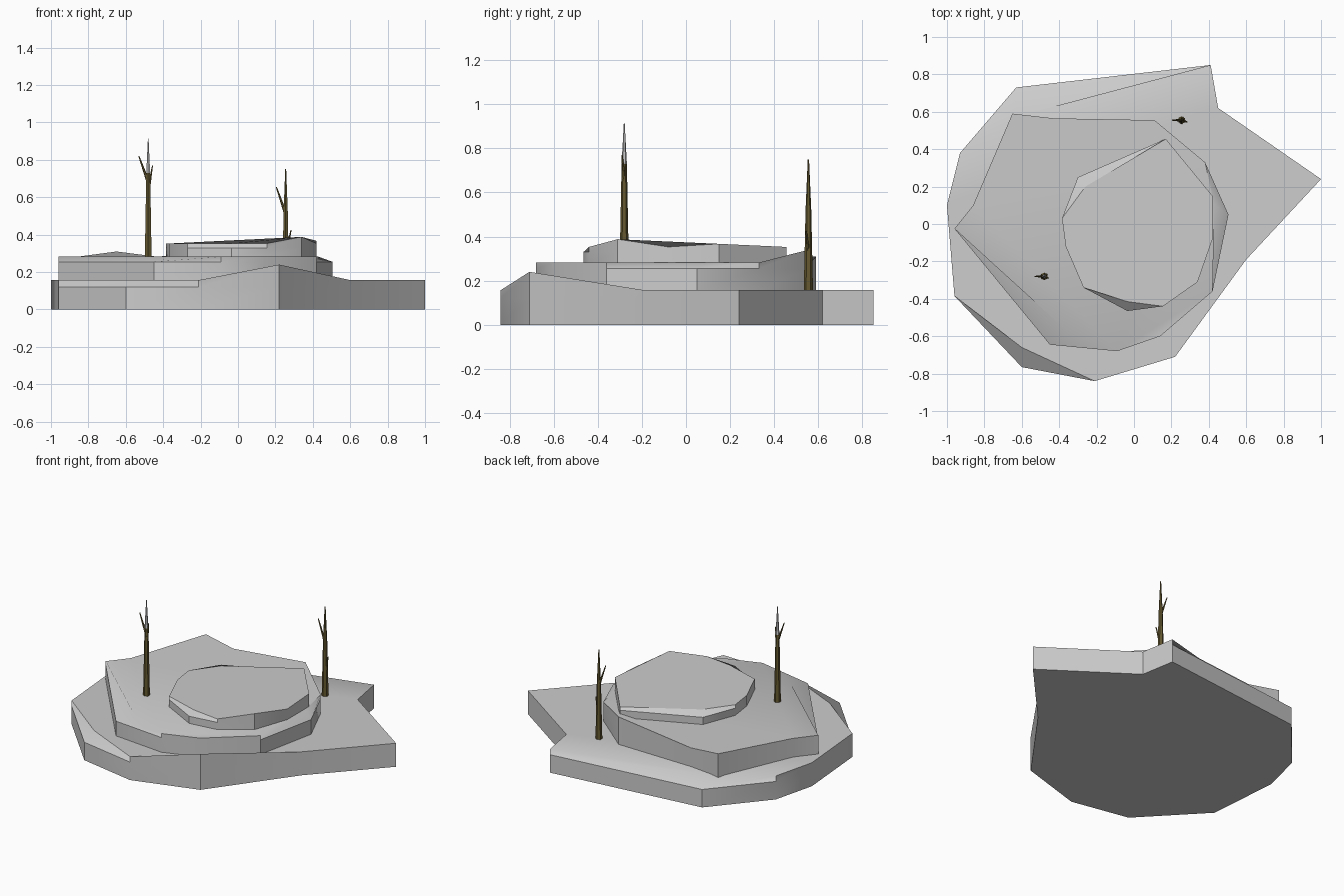
import bpy, bmesh, math
from mathutils import Vector

if "Cube" in bpy.data.objects:
    bpy.data.objects.remove(bpy.data.objects["Cube"])


def stone_tier(name, outline, z0, z_mid, z_top, moved):
    """Slab with three rings; 'moved' shifts chipped or raised top corners."""
    bm = bmesh.new()
    top = [(x, y, z_top) for x, y in outline]
    for i, p in moved.items():
        top[i] = p
    rings = [[bm.verts.new((x, y, z)) for x, y in outline] for z in (z0, z_mid)]
    rings.append([bm.verts.new(p) for p in top])
    n = len(outline)
    for a, b in zip(rings, rings[1:]):
        for i in range(n):
            j = (i + 1) % n
            bm.faces.new((a[i], a[j], b[j], b[i]))
    bm.faces.new(rings[-1])
    bm.faces.new(rings[0][::-1])
    bmesh.ops.recalc_face_normals(bm, faces=bm.faces)
    me = bpy.data.meshes.new(name)
    bm.to_mesh(me)
    bm.free()
    ob = bpy.data.objects.new(name, me)
    bpy.context.collection.objects.link(ob)
    bpy.ops.object.select_all(action='DESELECT')
    ob.select_set(True)
    bpy.context.view_layer.objects.active = ob
    bpy.ops.object.shade_smooth_by_angle(angle=math.radians(35))


def material(name, rgb):
    m = bpy.data.materials.new(name)
    m.diffuse_color = (*rgb, 1)
    m.use_nodes = True
    m.node_tree.nodes["Principled BSDF"].inputs["Base Color"].default_value = m.diffuse_color
    return m


def limb(name, a, b, r1, r2, mat=None):
    """Tapered six-sided stick from a to b."""
    a, b = Vector(a), Vector(b)
    d = b - a
    bpy.ops.mesh.primitive_cone_add(vertices=6, radius1=r1, radius2=r2,
                                    depth=d.length, location=(a + b) / 2,
                                    rotation=d.to_track_quat('Z', 'Y').to_euler())
    ob = bpy.context.object
    ob.name = name
    if mat:
        ob.data.materials.append(mat)


# Rock tiers, outlines listed counter-clockwise
stone_tier("base_rock",
           [(-0.60, -0.765), (-0.21, -0.84), (0.22, -0.71), (0.60, -0.19),
            (1.0, 0.24), (0.45, 0.62), (0.41, 0.85), (-0.63, 0.73),
            (-0.93, 0.38), (-1.0, 0.10), (-0.96, -0.385)],
           0.0, 0.12, 0.157,
           {0: (-0.60, -0.66, 0.157), 2: (0.22, -0.71, 0.24),
            7: (-0.63, 0.575, 0.157)})

stone_tier("middle_rock",
           [(-0.45, -0.645), (-0.09, -0.68), (0.14, -0.60), (0.42, -0.36),
            (0.505, 0.05), (0.38, 0.33), (0.11, 0.555), (-0.43, 0.565),
            (-0.65, 0.59), (-0.86, 0.10), (-0.96, -0.025)],
           0.15, 0.255, 0.282,
           {0: (-0.35, -0.58, 0.282), 4: (0.43, 0.10, 0.282),
            6: (0.11, 0.555, 0.34), 8: (-0.65, 0.59, 0.31)})

stone_tier("upper_rock",
           [(-0.27, -0.34), (-0.035, -0.465), (0.155, -0.44), (0.34, -0.31),
            (0.42, -0.08), (0.42, 0.15), (0.17, 0.455), (-0.30, 0.25),
            (-0.385, 0.03), (-0.365, -0.12)],
           0.275, 0.33, 0.353,
           {1: (-0.035, -0.415, 0.353), 3: (0.34, -0.31, 0.388),
            5: (0.42, 0.15, 0.367), 7: (-0.26, 0.20, 0.353)})

# Bare trees
bark = material("bark", (0.13, 0.10, 0.03))

limb("front_tree_trunk", (-0.48, -0.28, 0.27), (-0.48, -0.28, 0.73), 0.021, 0.012, bark)
limb("front_tree_tip", (-0.48, -0.28, 0.73), (-0.48, -0.28, 0.915), 0.012, 0.002)
limb("front_tree_branch", (-0.48, -0.28, 0.68), (-0.53, -0.28, 0.82), 0.009, 0.003, bark)
limb("front_tree_twig", (-0.475, -0.28, 0.66), (-0.457, -0.29, 0.77), 0.008, 0.003, bark)

limb("back_tree_trunk", (0.255, 0.555, 0.15), (0.255, 0.555, 0.52), 0.021, 0.013, bark)
limb("back_tree_tip", (0.255, 0.555, 0.52), (0.255, 0.555, 0.75), 0.013, 0.003, bark)
limb("back_tree_branch", (0.255, 0.555, 0.51), (0.205, 0.555, 0.655), 0.009, 0.003, bark)
limb("back_tree_twig", (0.26, 0.555, 0.32), (0.284, 0.545, 0.425), 0.008, 0.003, bark)
